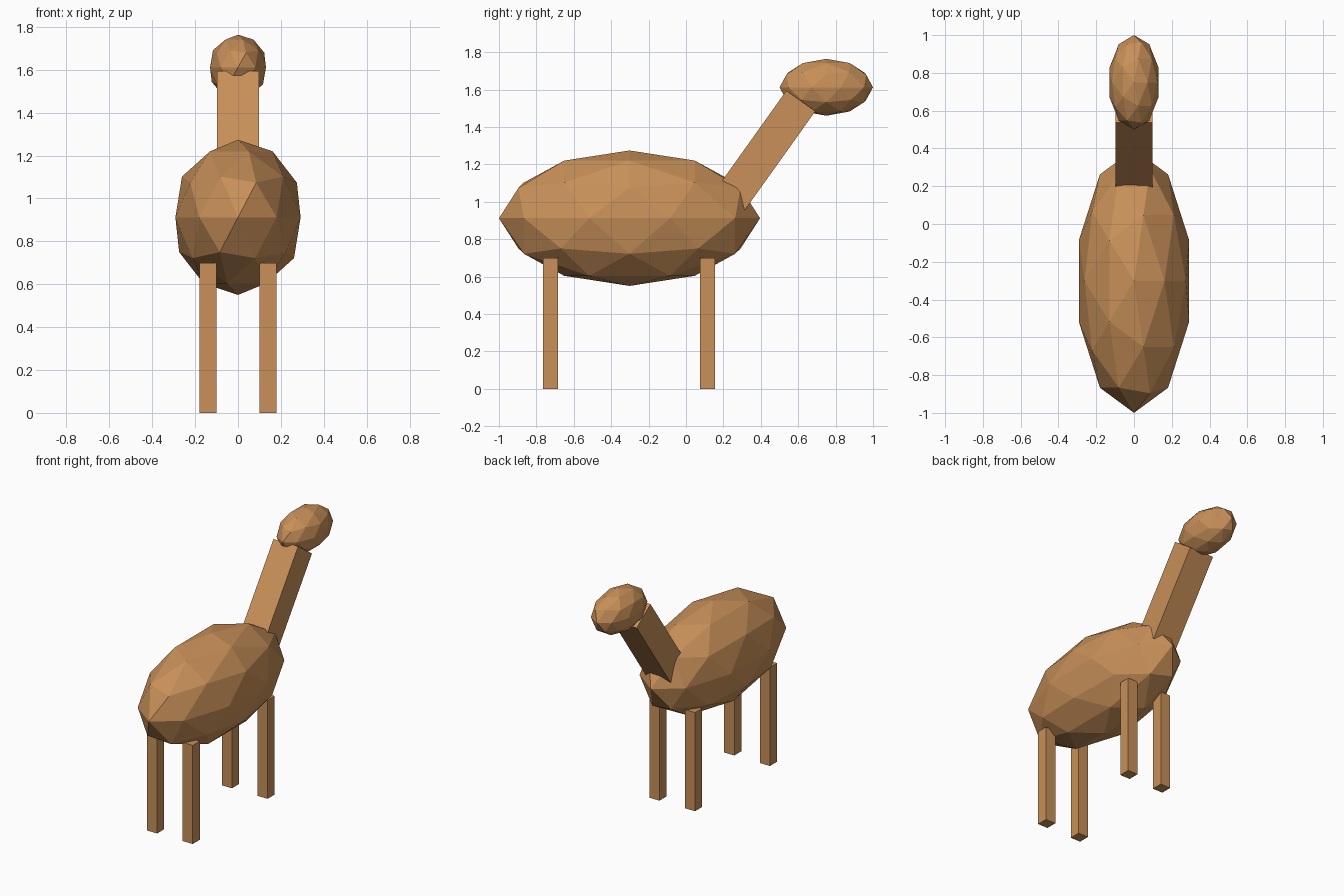
import bpy
from math import radians
from mathutils import Matrix, Vector

default = bpy.data.objects.get("Cube")
if default:
    bpy.data.objects.remove(default, do_unlink=True)

# Single warm brown for the whole animal
TAN = (0.58, 0.28, 0.10, 1.0)
tan = bpy.data.materials.new("warm_brown")
tan.use_nodes = True
tan.diffuse_color = TAN
tan.node_tree.nodes["Principled BSDF"].inputs["Base Color"].default_value = TAN


def finish(name, scale, tilt=0.0):
    """Name the active primitive, bake its size and tilt, and colour it."""
    obj = bpy.context.object
    obj.name = obj.data.name = name
    obj.data.transform(Matrix.Rotation(tilt, 4, "X") @ Matrix.Diagonal((*scale, 1)))
    obj.data.materials.append(tan)
    return obj


def ellipsoid(name, centre, radii):
    bpy.ops.mesh.primitive_ico_sphere_add(subdivisions=2, radius=1, location=centre)
    return finish(name, radii)


def box(name, centre, size, tilt=0.0):
    bpy.ops.mesh.primitive_cube_add(size=1, location=centre)
    return finish(name, size, tilt)


# Faceted body and head
ellipsoid("body", (0, -0.302, 0.912), (0.307, 0.698, 0.362))
ellipsoid("head", (0, 0.75, 1.612), (0.137, 0.25, 0.152))

# Slanted neck, running from inside the body up into the head
tilt = radians(-35.5)
neck_top = Vector((0, 0.614, 1.539))
neck_length = 0.75
neck_axis = Matrix.Rotation(tilt, 3, "X") @ Vector((0, 0, 1))
box("neck", neck_top - neck_axis * neck_length / 2, (0.194, 0.19, neck_length), tilt)

# Four square legs
for side, x in (("left", 0.14), ("right", -0.14)):
    for end, y in (("rear", -0.725), ("fore", 0.115)):
        box(f"{side}_{end}_leg", (x, y, 0.35), (0.08, 0.08, 0.70))
